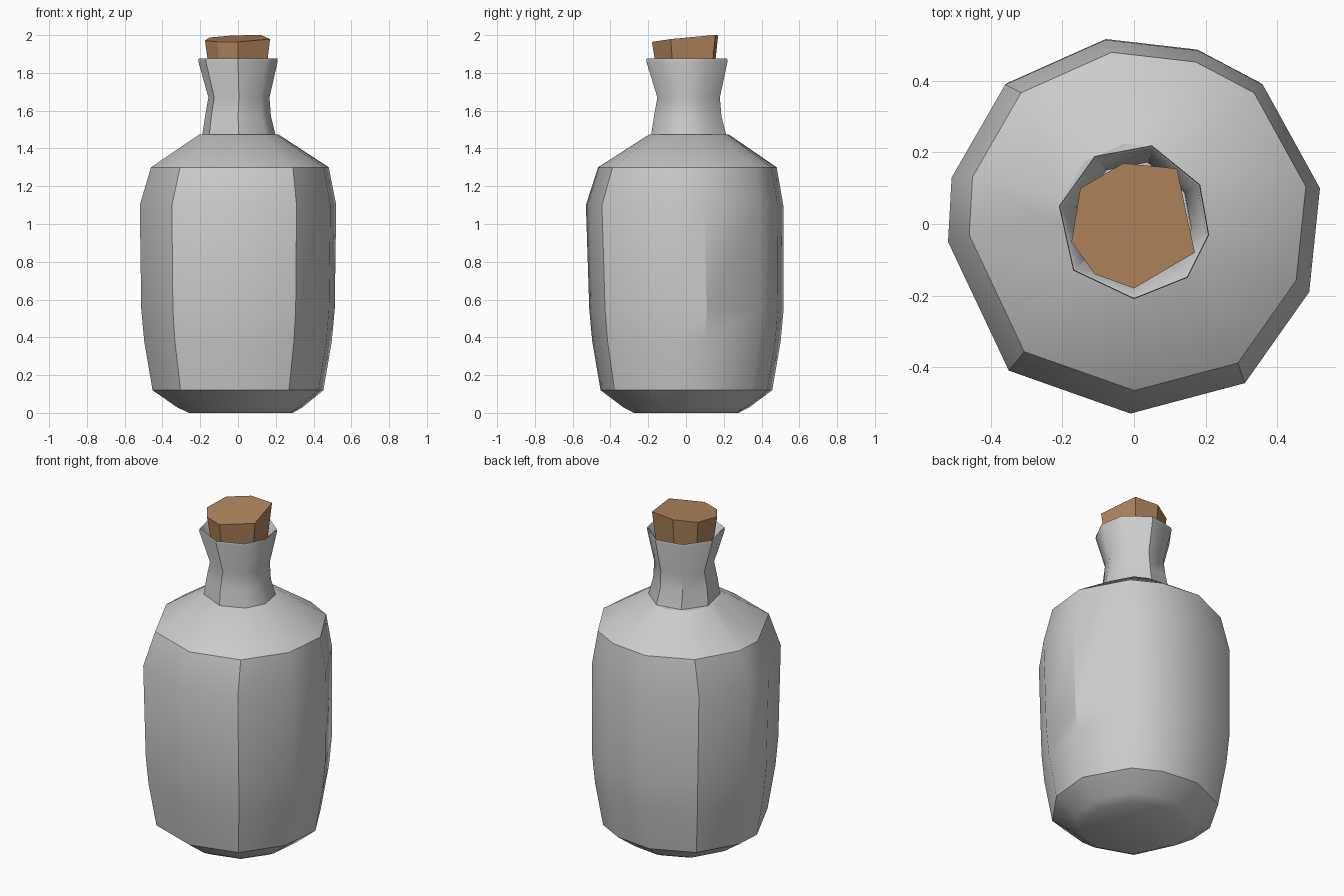
import bpy, bmesh

if "Cube" in bpy.data.objects:
    bpy.data.objects.remove(bpy.data.objects["Cube"])


def loft(name, outline, rings, cap_start=True, cap_end=True, tilt=(0, 0), smooth=0.6):
    """Stack scaled copies of an outline; each ring is (z, scale, offset x, offset y)."""
    bm = bmesh.new()
    loops = [[bm.verts.new((x * s + cx, y * s + cy, z)) for x, y in outline]
             for z, s, cx, cy in rings]
    n = len(outline)
    for a, b in zip(loops, loops[1:]):
        for i in range(n):
            j = (i + 1) % n
            bm.faces.new((a[i], a[j], b[j], b[i]))
    if cap_start:
        bm.faces.new(loops[0][::-1])
    if cap_end:
        bm.faces.new(loops[-1])
    for v in loops[-1]:
        v.co.z += v.co.x * tilt[0] + v.co.y * tilt[1]
    bm.normal_update()
    mesh = bpy.data.meshes.new(name)
    bm.to_mesh(mesh)
    bm.free()
    obj = bpy.data.objects.new(name, mesh)
    bpy.context.collection.objects.link(obj)
    bpy.ops.object.select_all(action='DESELECT')
    bpy.context.view_layer.objects.active = obj
    obj.select_set(True)
    bpy.ops.object.shade_smooth_by_angle(angle=smooth)
    return obj


# Body: rough eleven-sided round with rounded base and sloped shoulder
body_outline = [(-.01, -.52), (.31, -.435), (.49, -.18), (.52, .11), (.36, .40),
                (.18, .495), (-.08, .525), (-.36, .40), (-.51, .14), (-.52, -.04),
                (-.35, -.40)]
loft("bottle_body", body_outline, [
    (0.00, .53, .015, 0), (0.03, .64, .01, 0), (0.12, .87, 0, 0),
    (0.38, .955, 0, 0), (0.55, .985, 0, 0), (1.10, 1.0, 0, -.01),
    (1.30, .905, .01, .005), (1.475, .40, .005, .015)])

# Neck: eight-sided, flared at foot and mouth, with thin rim and inner wall
neck_outline = [(0, -.21), (.15, -.15), (.21, -.03), (.185, .11),
                (.05, .22), (-.11, .19), (-.21, .05), (-.17, -.13)]
loft("bottle_neck", neck_outline, [
    (1.465, .93, .005, .01), (1.57, .83, 0, .005), (1.67, .77, .005, .01),
    (1.86, 1.0, 0, 0), (1.875, .99, 0, 0), (1.87, .96, 0, 0),
    (1.67, .74, .005, .01), (1.58, .76, 0, .005)],
    cap_start=False, smooth=0.75)

# Cork: seven-sided tapered stopper with a slightly tilted top
cork_outline = [(0, -.18), (.17, -.08), (.12, .155), (-.03, .17),
                (-.15, .10), (-.175, -.05), (-.11, -.14)]
cork = loft("cork", cork_outline, [
    (1.60, .72, 0, .01), (1.87, .92, 0, 0), (1.982, 1.0, 0, 0)],
    tilt=(.03, .10), smooth=0.5)
mat = bpy.data.materials.new("cork_brown")
mat.diffuse_color = (.45, .24, .11, 1)
mat.use_nodes = True
mat.node_tree.nodes["Principled BSDF"].inputs["Base Color"].default_value = mat.diffuse_color
cork.data.materials.append(mat)
